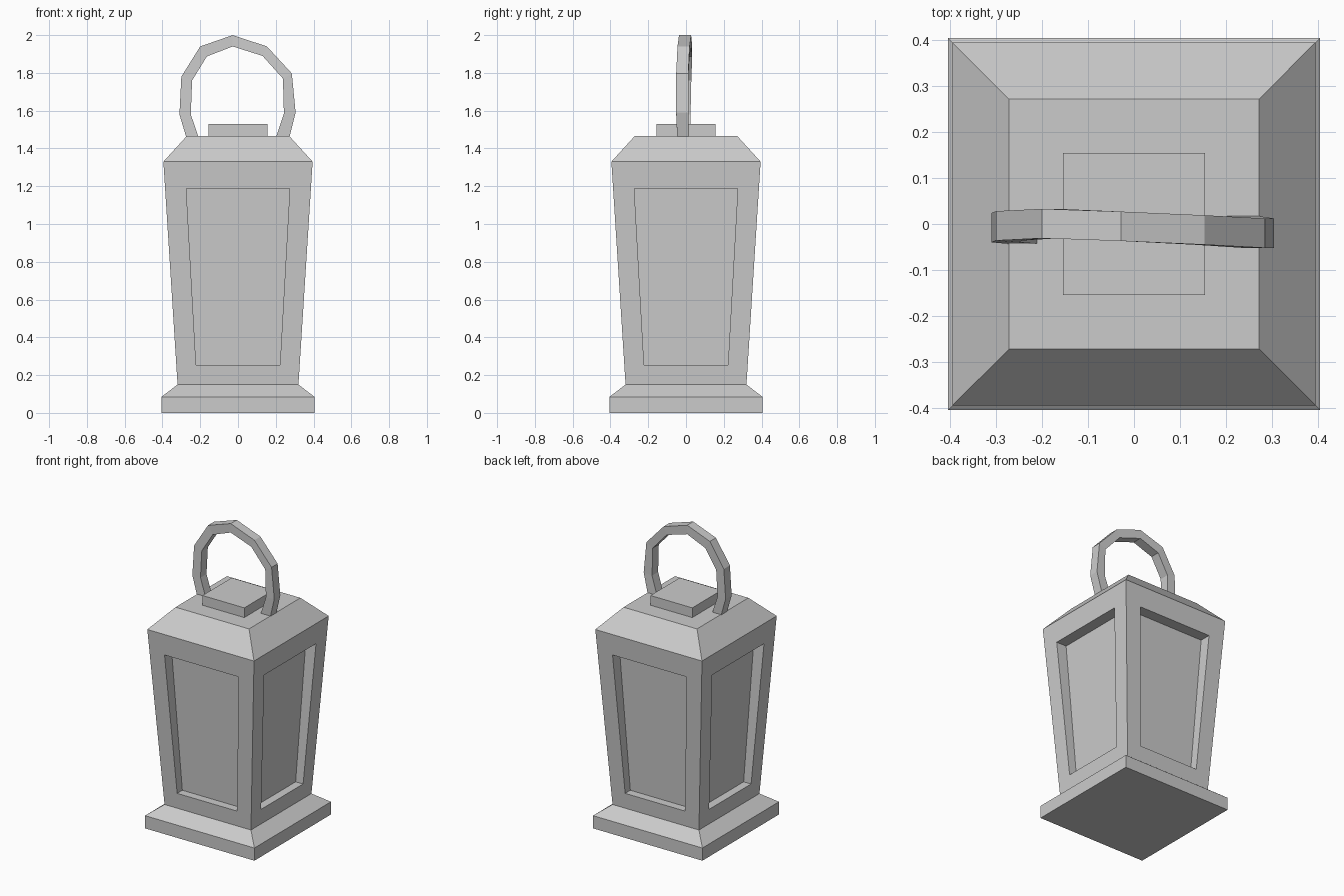
import bpy, bmesh
from math import pi
from mathutils import Matrix, Vector

if "Cube" in bpy.data.objects:
    bpy.data.objects.remove(bpy.data.objects["Cube"])


def finish(name, bm):
    bmesh.ops.remove_doubles(bm, verts=bm.verts, dist=1e-4)
    bmesh.ops.recalc_face_normals(bm, faces=bm.faces)
    mesh = bpy.data.meshes.new(name)
    bm.to_mesh(mesh)
    bm.free()
    obj = bpy.data.objects.new(name, mesh)
    bpy.context.collection.objects.link(obj)
    return obj


def loft(bm, rings, start=False, end=False):
    """Skin equal-sized rings of points, optionally capping the ends."""
    vs = [[bm.verts.new(p) for p in r] for r in rings]
    n = len(vs[0])
    for a, b in zip(vs, vs[1:]):
        for i in range(n):
            j = (i + 1) % n
            bm.faces.new((a[i], a[j], b[j], b[i]))
    if start:
        bm.faces.new(vs[0][::-1])
    if end:
        bm.faces.new(vs[-1])


def square_loft(name, profile, start=False, end=False):
    """Stack squares given as (half width, height)."""
    bm = bmesh.new()
    loft(bm, [[(-h, -h, z), (h, -h, z), (h, h, z), (-h, h, z)]
              for h, z in profile], start, end)
    return finish(name, bm)


# Stepped foot, sloped roof and small cap
square_loft("base", [(0.405, 0), (0.405, 0.085), (0.32, 0.15)], start=True)
square_loft("roof", [(0.395, 1.33), (0.272, 1.465)], end=True)
square_loft("roof_cap", [(0.155, 1.465), (0.155, 1.53)], end=True)

# Flared body: one side with a recessed window, repeated four times
Z0, Z1, H0, H1 = 0.15, 1.33, 0.32, 0.395


def wall_y(z):
    return -(H0 + (H1 - H0) * (z - Z0) / (Z1 - Z0))


def side_quad(z0, w0, z1, w1, d0=0, d1=0):
    y0, y1 = wall_y(z0) + d0, wall_y(z1) + d1
    return [(-w0, y0, z0), (w0, y0, z0), (w1, y1, z1), (-w1, y1, z1)]


bm = bmesh.new()
window = (0.253, 0.222, 1.188, 0.274)
rings = [side_quad(Z0, H0, Z1, H1), side_quad(*window),
         side_quad(*window, 0.055, 0.075)]
for k in range(4):
    rot = Matrix.Rotation(k * pi / 2, 3, 'Z')
    loft(bm, [[rot @ Vector(p) for p in r] for r in rings], end=True)
finish("body", bm)

# Faceted carrying handle: outer x, outer z, inner x, inner z, centre y
handle = [
    (-0.275, 1.463, -0.210, 1.463, -0.011),
    (-0.310, 1.580, -0.250, 1.580, -0.008),
    (-0.300, 1.780, -0.243, 1.760, -0.004),
    (-0.200, 1.940, -0.165, 1.887, 0.001),
    (-0.028, 2.000, -0.028, 1.940, -0.005),
    (0.153, 1.940, 0.130, 1.890, -0.013),
    (0.285, 1.797, 0.238, 1.770, -0.020),
    (0.305, 1.590, 0.243, 1.585, -0.020),
    (0.273, 1.463, 0.202, 1.463, -0.015),
]
W = 0.032
bm = bmesh.new()
loft(bm, [[(xo, y - W, zo), (xo, y + W, zo), (xi, y + W, zi), (xi, y - W, zi)]
          for xo, zo, xi, zi, y in handle], start=True, end=True)
finish("handle", bm)
